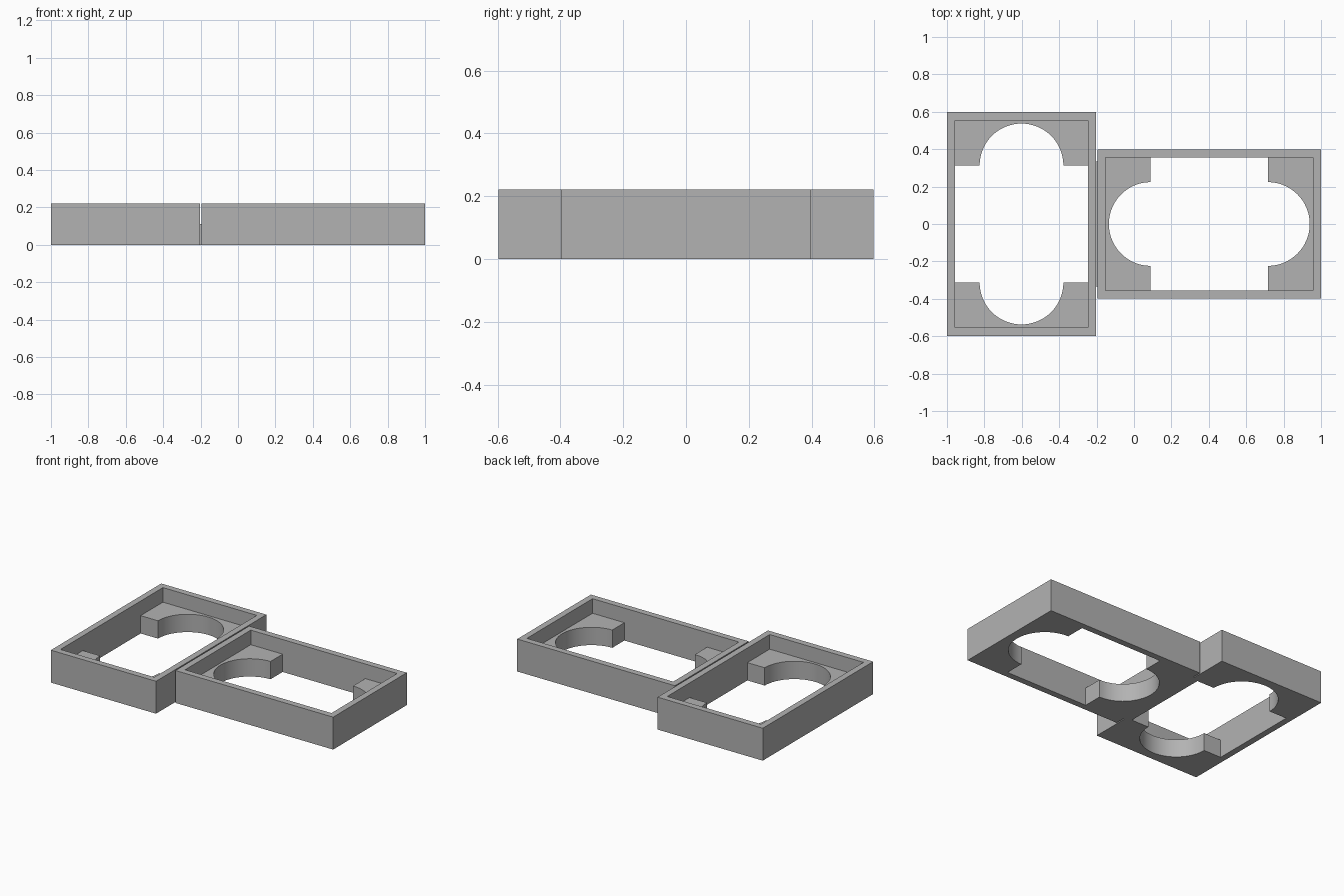
import bpy, bmesh
from math import sin, cos, pi, radians

if "Cube" in bpy.data.objects:
    bpy.data.objects.remove(bpy.data.objects["Cube"], do_unlink=True)

HEIGHT, LEDGE = 0.222, 0.122       # full wall height, ledge height
LONG, SHORT = 0.5975, 0.3985       # tray half sizes
WALL = 0.043
EDGE, RADIUS = 0.313, 0.224        # ledge start and round cut-out
ARC = 32

grey = bpy.data.materials.new("plain grey")
grey.use_nodes = True
colour = (0.45, 0.45, 0.45, 1)
grey.diffuse_color = colour
grey.node_tree.nodes["Principled BSDF"].inputs["Base Color"].default_value = colour


def prism(name, outline, z0, z1):
    """Extrude a flat outline between two heights."""
    bm = bmesh.new()
    face = bm.faces.new([bm.verts.new((x, y, z0)) for x, y in outline])
    top = bmesh.ops.extrude_face_region(bm, geom=[face])["geom"]
    for v in top:
        if isinstance(v, bmesh.types.BMVert):
            v.co.z = z1
    bmesh.ops.recalc_face_normals(bm, faces=bm.faces)
    mesh = bpy.data.meshes.new(name)
    bm.to_mesh(mesh)
    bm.free()
    mesh.materials.append(grey)
    obj = bpy.data.objects.new(name, mesh)
    bpy.context.collection.objects.link(obj)
    return obj


def rectangle(u, v):
    return [(-u, -v), (u, -v), (u, v), (-u, v)]


def opening():
    """Rectangular window with a narrower round bay at each end."""
    w = SHORT - WALL
    half = [(EDGE, -w)]
    for i in range(ARC + 1):
        a = pi * i / ARC - pi / 2
        half.append((EDGE + RADIUS * cos(a), RADIUS * sin(a)))
    half.append((EDGE, w))
    return half + [(-u, -v) for u, v in half]


def cut(obj, cutter):
    cutter.hide_render = True
    mod = obj.modifiers.new("cut", 'BOOLEAN')
    mod.operation, mod.solver, mod.object = 'DIFFERENCE', 'EXACT', cutter
    bpy.context.view_layer.objects.active = obj
    bpy.ops.object.modifier_apply(modifier=mod.name)
    bpy.data.objects.remove(cutter, do_unlink=True)


def tray(name, cx, lengthwise_x):
    def place(points):
        return [(cx + u, v) if lengthwise_x else (cx + v, u) for u, v in points]
    body = prism(name, place(rectangle(LONG, SHORT)), 0, HEIGHT)
    # pocket above the ledges, then the opening through the floor
    cut(body, prism("pocket_cutter", place(rectangle(LONG - WALL, SHORT - WALL)), LEDGE, 1))
    cut(body, prism("opening_cutter", place(opening()), -1, 1))
    bpy.ops.object.select_all(action='DESELECT')
    body.select_set(True)
    bpy.context.view_layer.objects.active = body
    bpy.ops.object.shade_smooth_by_angle(angle=radians(30))


# Two trays at right angles to each other
tray("right_tray", -1 + SHORT, False)
tray("left_tray", 1 - LONG, True)

# Thin strip joining the trays across the gap
x0, x1 = -1 + 2 * SHORT, 1 - 2 * LONG
prism("joining_strip", [(x0, -0.335), (x1, -0.335), (x1, 0.335), (x0, 0.335)], 0, HEIGHT / 2)
